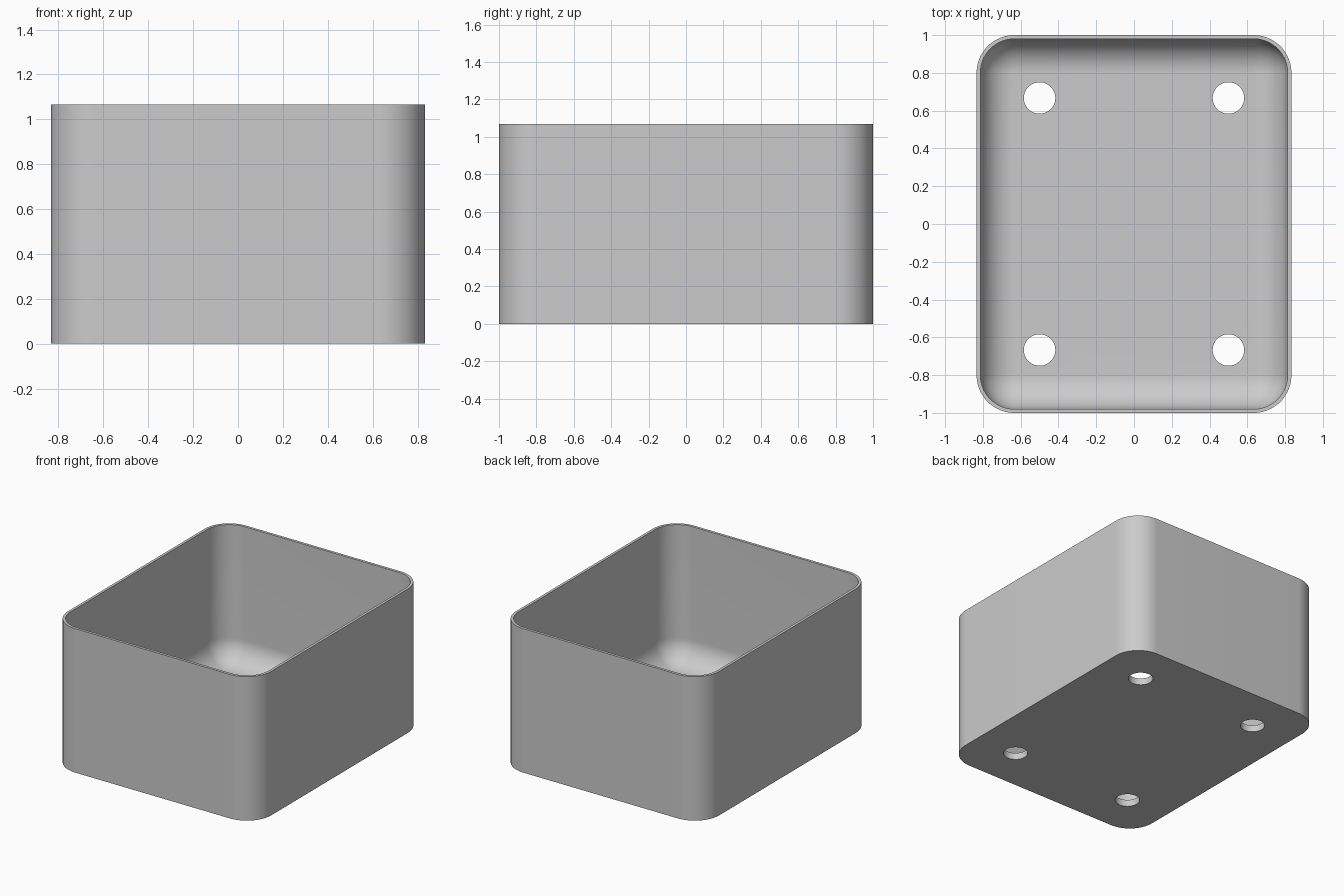
import bpy, bmesh
from math import sin, cos, pi, radians

if "Cube" in bpy.data.objects:
    bpy.data.objects.remove(bpy.data.objects["Cube"], do_unlink=True)

HALF_X, HALF_Y, HEIGHT = 0.8333, 1.0, 1.067
CORNER, WALL, FLOOR = 0.2, 0.02, 0.05
FILLET = CORNER - WALL
ARC = 20

grey = bpy.data.materials.new("plain grey")
grey.use_nodes = True
colour = (0.6, 0.6, 0.6, 1)
grey.diffuse_color = colour
grey.node_tree.nodes["Principled BSDF"].inputs["Base Color"].default_value = colour


def ring(bm, inset, z):
    """Rounded rectangle, inset from the outer wall."""
    radius = CORNER - inset
    verts = []
    for k, (sx, sy) in enumerate([(1, 1), (-1, 1), (-1, -1), (1, -1)]):
        for i in range(ARC + 1):
            a = (k + i / ARC) * pi / 2
            verts.append(bm.verts.new((sx * (HALF_X - CORNER) + radius * cos(a),
                                       sy * (HALF_Y - CORNER) + radius * sin(a), z)))
    return verts


# Tub: outer wall, flat rim, inner wall and rounded transition to the floor
bm = bmesh.new()
rings = [ring(bm, 0, 0), ring(bm, 0, HEIGHT), ring(bm, WALL, HEIGHT)]
for i in range(ARC + 1):
    a = i / ARC * pi / 2
    rings.append(ring(bm, WALL + FILLET * (1 - cos(a)), FLOOR + FILLET * (1 - sin(a))))
for low, high in zip(rings, rings[1:]):
    for i in range(len(low)):
        j = (i + 1) % len(low)
        bm.faces.new((low[i], low[j], high[j], high[i]))
bm.faces.new(rings[0][::-1])
bm.faces.new(rings[-1])
bmesh.ops.remove_doubles(bm, verts=bm.verts[:], dist=0.0001)
bmesh.ops.recalc_face_normals(bm, faces=bm.faces[:])
mesh = bpy.data.meshes.new("tub")
bm.to_mesh(mesh)
bm.free()
mesh.materials.append(grey)
tub = bpy.data.objects.new("tub", mesh)
bpy.context.collection.objects.link(tub)

# Four drain holes through the floor
for x in (-0.5, 0.5):
    for y in (-0.667, 0.667):
        bpy.ops.mesh.primitive_cylinder_add(vertices=64, radius=0.0833, depth=0.3, location=(x, y, 0))
        cutter = bpy.context.object
        cutter.name = "drain_hole_cutter"
        cutter.hide_render = True
        cutter.data.materials.append(grey)
        cut = tub.modifiers.new("drain hole", 'BOOLEAN')
        cut.operation = 'DIFFERENCE'
        cut.solver = 'EXACT'
        cut.object = cutter
        bpy.ops.object.select_all(action='DESELECT')
        tub.select_set(True)
        bpy.context.view_layer.objects.active = tub
        bpy.ops.object.modifier_apply(modifier=cut.name)
        bpy.data.objects.remove(cutter, do_unlink=True)

bpy.ops.object.select_all(action='DESELECT')
tub.select_set(True)
bpy.context.view_layer.objects.active = tub
bpy.ops.object.shade_smooth_by_angle(angle=radians(30))
